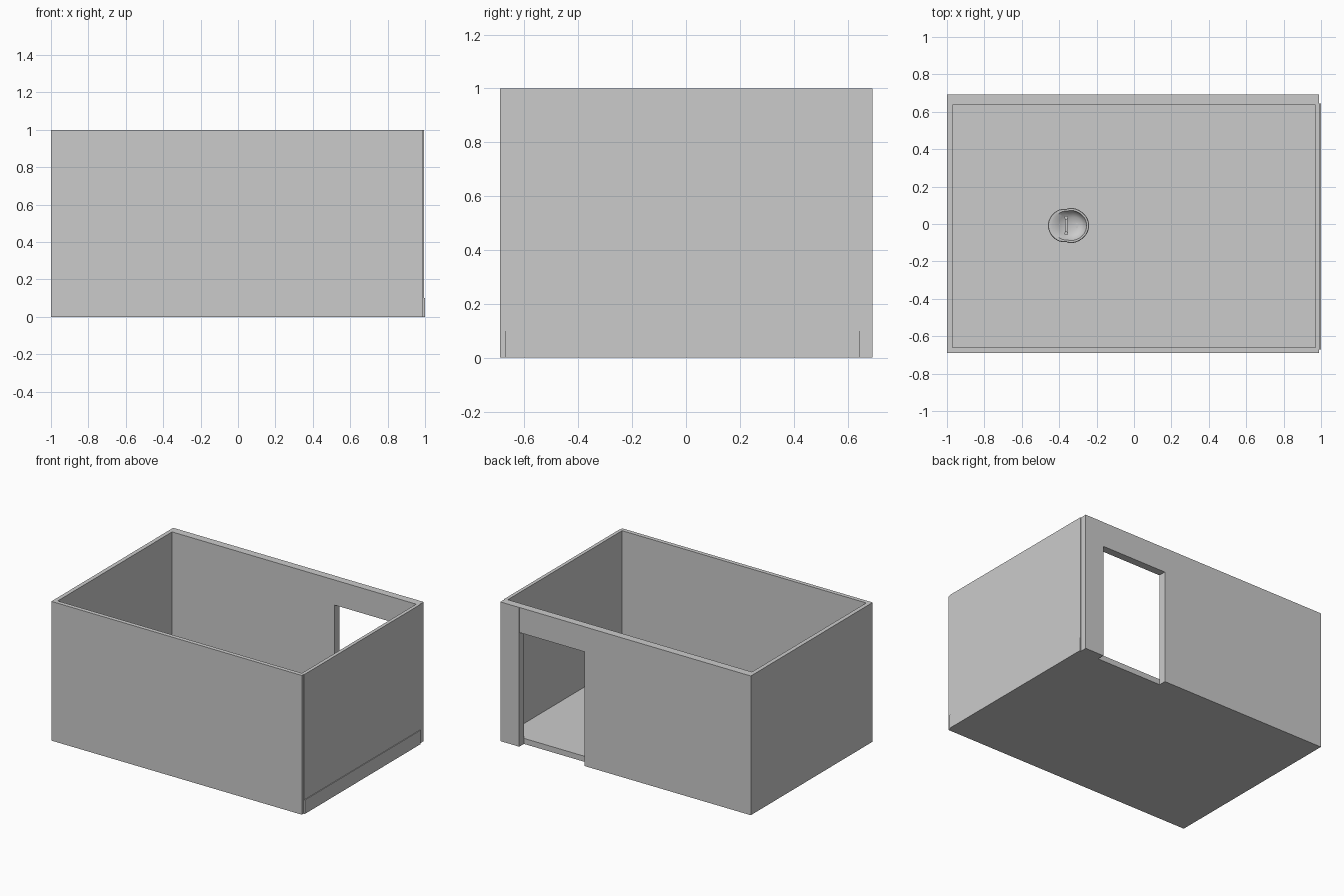
import bpy, bmesh, math

if "Cube" in bpy.data.objects:
    bpy.data.objects.remove(bpy.data.objects["Cube"])


def box(name, x, y, z):
    """Box from (min, max) ranges on each axis."""
    bm = bmesh.new()
    bmesh.ops.create_cube(bm, size=1)
    for v in bm.verts:
        for i, (a, b) in enumerate((x, y, z)):
            v.co[i] = a if v.co[i] < 0 else b
    return finish(name, bm)


def finish(name, bm, smooth=False):
    bmesh.ops.recalc_face_normals(bm, faces=bm.faces)
    mesh = bpy.data.meshes.new(name)
    bm.to_mesh(mesh)
    bm.free()
    ob = bpy.data.objects.new(name, mesh)
    bpy.context.collection.objects.link(ob)
    if smooth:
        bpy.ops.object.select_all(action='DESELECT')
        ob.select_set(True)
        bpy.context.view_layer.objects.active = ob
        bpy.ops.object.shade_smooth_by_angle(angle=math.radians(40))
    return ob


def loft(name, rings, centre, sides=40):
    """Skin stacked rings of (x offset, x radius, y radius, z, lobe)."""
    bm = bmesh.new()
    loops = []
    for dx, rx, ry, z, lobe in rings:
        loop = []
        for i in range(sides):
            a = 2 * math.pi * i / sides
            # a pinched waist gives the two-lobed rim
            waist = 1 - lobe * math.exp(-((math.cos(a) + 0.15) / 0.18) ** 2)
            loop.append(bm.verts.new((centre[0] + dx + rx * math.cos(a),
                                      centre[1] + ry * waist * math.sin(a), z)))
        loops.append(loop)
    for lo, hi in zip(loops, loops[1:]):
        for i in range(sides):
            j = (i + 1) % sides
            bm.faces.new((lo[i], lo[j], hi[j], hi[i]))
    bm.faces.new(loops[0])
    bm.faces.new(loops[-1])
    return finish(name, bm, True)


# Floor slab
box("floor", (-0.97, 0.97), (-0.66, 0.64), (0, 0.04))

# Walls: a low base course with the taller wall on top
for part, z, out in (("base", (0, 0.1), 1.0), ("wall", (0.1, 1.0), 0.995)):
    box("front_" + part, (-1, 0.99), (-0.69, -0.66), z)
    box("left_" + part, (-1, -0.97), (-0.66, 0.64), z)
    box("right_" + part, (0.97, out), (-0.67, 0.645), z)
    # back wall stands either side of the doorway
    box("back_left_" + part, (-1, 0.32), (0.637, 0.693), z)
    box("back_right_" + part, (0.84, 0.99), (0.637, 0.693), z)
box("door_lintel", (0.32, 0.84), (0.637, 0.692), (0.82, 1.0))

# Small pedestal basin standing inside the room
spot = (-0.35, -0.008)
loft("basin", [
    (0, 0.055, 0.05, 0.04, 0), (0, 0.04, 0.04, 0.08, 0),
    (0, 0.04, 0.04, 0.20, 0), (0, 0.075, 0.065, 0.24, 0),
    (0, 0.105, 0.092, 0.28, 0.06), (0, 0.11, 0.096, 0.30, 0.08),
    (0, 0.107, 0.093, 0.305, 0.08), (0.005, 0.092, 0.082, 0.305, 0.05),
    (0.02, 0.072, 0.072, 0.285, 0), (0.03, 0.045, 0.045, 0.265, 0),
    (0.04, 0.012, 0.012, 0.26, 0)], spot)
loft("drain", [(0.045, 0.008, 0.014, 0.255, 0),
               (0.045, 0.008, 0.014, 0.265, 0)], spot, 16)

# Tap bar with a handle at each end
box("tap_bar", (-0.37, -0.355), (-0.05, 0.034), (0.28, 0.315))
for side, y in (("front", -0.05), ("back", 0.034)):
    loft("tap_handle_" + side, [(0, 0.01, 0.01, 0.28, 0),
                                (0, 0.01, 0.01, 0.325, 0)], (-0.362, y), 16)
